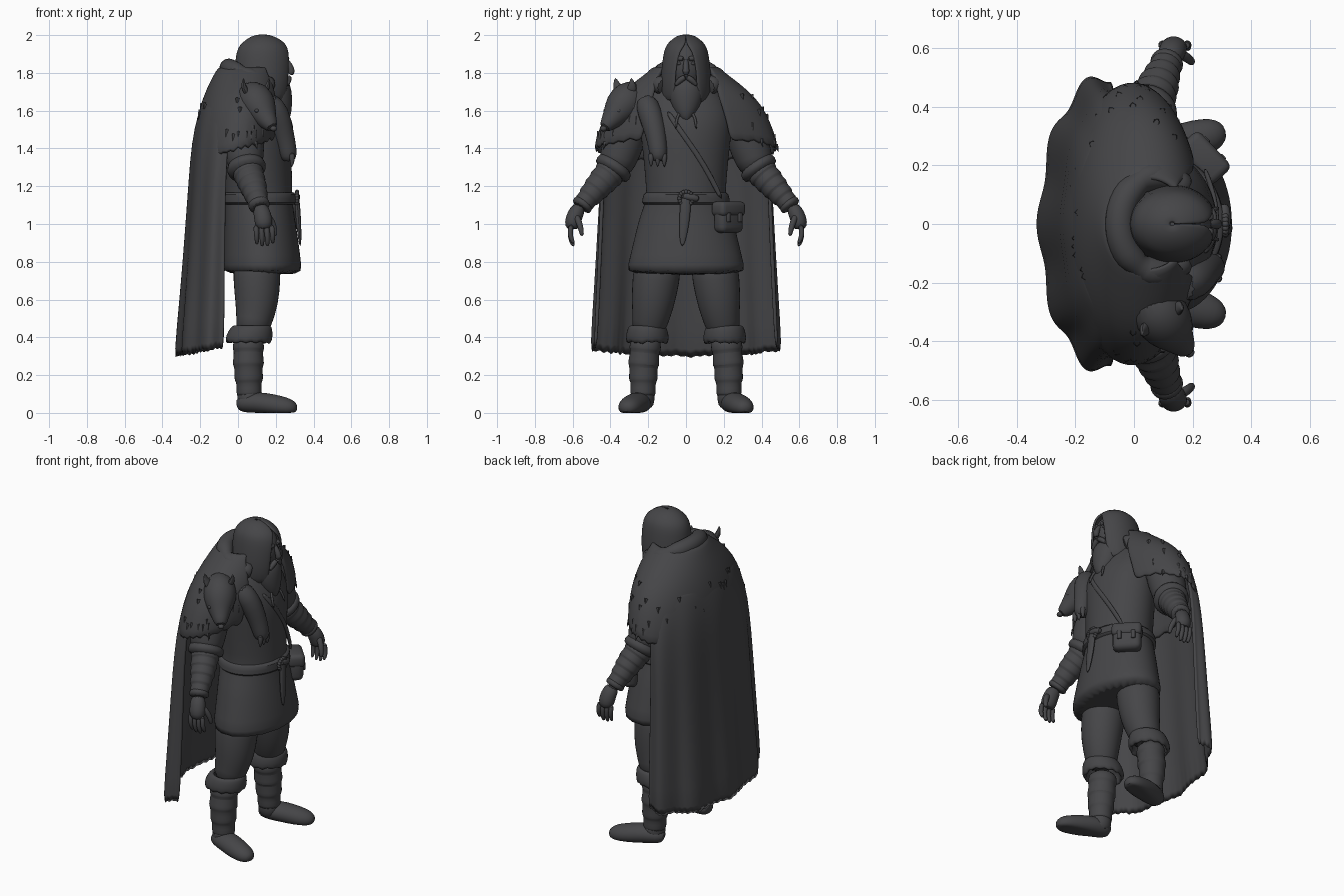
import bpy, bmesh, math, random
from math import sin, cos, pi, radians
from mathutils import Vector, Matrix

random.seed(4)
cube = bpy.data.objects.get("Cube")
if cube:
    bpy.data.objects.remove(cube)

mat = bpy.data.materials.new("charcoal_grey")
mat.use_nodes = True
GREY = (0.06, 0.06, 0.064, 1)
mat.diffuse_color = GREY
bsdf = mat.node_tree.nodes["Principled BSDF"]
bsdf.inputs["Base Color"].default_value = GREY
bsdf.inputs["Roughness"].default_value = 0.8


def finish(name, bm, subdiv=1, thick=0):
    """Turn a bmesh into a smooth object with the shared material."""
    bmesh.ops.recalc_face_normals(bm, faces=bm.faces)
    me = bpy.data.meshes.new(name)
    bm.to_mesh(me)
    bm.free()
    ob = bpy.data.objects.new(name, me)
    bpy.context.collection.objects.link(ob)
    me.materials.append(mat)
    if thick:
        mod = ob.modifiers.new("thickness", 'SOLIDIFY')
        mod.thickness, mod.offset = thick, 0
    if subdiv:
        ob.modifiers.new("smooth", 'SUBSURF').levels = subdiv
    bpy.ops.object.select_all(action='DESELECT')
    ob.select_set(True)
    bpy.context.view_layer.objects.active = ob
    bpy.ops.object.shade_smooth_by_angle(angle=radians(50))
    return ob


def skin(name, rows, closed=True, caps=True, **kw):
    """Bridge rows of points with quads."""
    bm = bmesh.new()
    vs = [[bm.verts.new(p) for p in r] for r in rows]
    n = len(rows[0])
    for a, b in zip(vs, vs[1:]):
        for i in range(n if closed else n - 1):
            j = (i + 1) % n
            bm.faces.new((a[i], a[j], b[j], b[i]))
    if closed and caps:
        bm.faces.new(vs[0])
        bm.faces.new(vs[-1])
    return finish(name, bm, **kw)


def loft(name, rings, n=32, y=0, jag=0, lift=None, flute=0, **kw):
    """Elliptical rings (z, centre x, radius x, radius y, front gap); jag tears the last one."""
    rows, opened = [], len(rings[0]) > 4
    for k, ring in enumerate(rings):
        z, cx, rx, ry = ring[:4]
        gap = ring[4] if opened else 0
        t, row = k / (len(rings) - 1), []
        for i in range(n):
            a = gap + (2 * pi - 2 * gap) * i / (n - 1 if opened else n)
            f = 1 + flute * t * cos(10 * a)
            dz = lift(a) * t if lift else 0
            if k == len(rings) - 1:
                dz += random.uniform(-jag, jag) * 0.5 + jag * (-1) ** i
            row.append((cx + rx * f * cos(a), y + ry * f * sin(a), z + dz))
        rows.append(row)
    return skin(name, rows, closed=not opened, **kw)


def tube(name, pts, n=12, side=1, flat=1, floor=None, **kw):
    """Round limb through points (x, y, z, radius); flat squashes it across."""
    P = [Vector((p[0], p[1] * side, p[2])) for p in pts]
    rows = []
    for k, p in enumerate(P):
        t = (P[min(k + 1, len(P) - 1)] - P[max(k - 1, 0)]).normalized()
        ref = Vector((1, 0, 0)) if abs(t.x) < 0.8 else Vector((0, 0, 1))
        v = t.cross(ref).normalized()
        u = v.cross(t)
        row = [p + pts[k][3] * (u * cos(2 * pi * i / n) * flat + v * sin(2 * pi * i / n)) for i in range(n)]
        if floor is not None:
            for q in row:
                q.z = max(q.z, floor)
        rows.append(row)
    return skin(name, rows, **kw)


def ball(name, c, size):
    bm = bmesh.new()
    bmesh.ops.create_uvsphere(bm, u_segments=20, v_segments=12, radius=1,
                              matrix=Matrix.Translation(c) @ Matrix.Diagonal((*size, 1)))
    return finish(name, bm, subdiv=0)


def box(name, c, size, turn=0, bevel=0.02):
    bm = bmesh.new()
    bmesh.ops.create_cube(bm, size=1, matrix=Matrix.Translation(c) @ Matrix.Rotation(turn, 4, 'Z')
                          @ Matrix.Diagonal((*size, 1)))
    bmesh.ops.bevel(bm, geom=bm.edges[:], offset=bevel, segments=3, profile=0.5, affect='EDGES')
    return finish(name, bm, subdiv=0)


def mix(a, b, t):
    return tuple(p + (q - p) * t for p, q in zip(a, b))


def wraps(name, pts, count, side, grow=0.008):
    """Overlapping cloth bands along a limb, as a stepped tube."""
    out, spans = [], len(pts) - 1
    for i in range(count):
        for f, g in ((0.05, 0), (0.75, grow), (0.95, grow)):
            s = min((i + f) / count * spans, spans - 1e-4)
            x, y, z, r = mix(pts[int(s)], pts[int(s) + 1], s % 1)
            out.append((x, y, z, r + g))
    tube(name, out, n=16, side=side)


# Tunic, belt and waist gear
loft("tunic", [(1.78, .09, .08, .1), (1.7, .09, .115, .18), (1.6, .10, .157, .24), (1.5, .105, .182, .245),
               (1.35, .105, .178, .225), (1.22, .11, .178, .215), (1.13, .11, .178, .207),
               (1.05, .115, .183, .245), (.9, .125, .198, .28), (.77, .13, .207, .312), (.73, .13, .21, .316)], jag=.01)
loft("belt", [(1.17, .11, .19, .217), (1.165, .11, .197, .225), (1.105, .112, .198, .238), (1.1, .112, .19, .225)])
bm = bmesh.new()
for i in range(16):
    a = 2 * pi * i / 16
    bmesh.ops.create_icosphere(bm, subdivisions=1, radius=.013,
                               matrix=Matrix.Translation((.312, .035 * cos(a), 1.135 + .035 * sin(a))))
finish("belt_ring", bm, subdiv=0)
tube("knife_sheath", [(.31, .0, 1.16, .03), (.318, -.005, 1.05, .03), (.325, -.015, .95, .024), (.33, -.02, .88, .008)], flat=.5)
tube("knife_handle", [(.305, .07, 1.13, .016), (.31, .04, 1.14, .022), (.31, -.03, 1.15, .02)])
TURN = .75
ahead, along = Vector((cos(TURN), sin(TURN), 0)), Vector((-sin(TURN), cos(TURN), 0))
POUCH = Vector((.24, .225, 1.035))
box("pouch", POUCH, (.085, .165, .165), TURN, .032)
box("pouch_flap", POUCH + Vector((0, 0, .045)), (.1, .175, .08), TURN, .025)
for s in (1, -1):
    box("pouch_buckle", POUCH + ahead * .044 + along * .04 * s, (.02, .025, .05), TURN, .005)
tube("shoulder_strap", [(.235, -.1, 1.6, .014), (.285, -.05, 1.52, .014), (.283, .06, 1.37, .014),
                        (.262, .13, 1.25, .014), (.24, .19, 1.13, .014)], flat=.6)

# Head, hair and beard
ball("face", (.15, 0, 1.83), (.118, .1, .145))
loft("hair", [(2, .13, .004, .004, 0), (1.99, .132, .06, .05, 0), (1.955, .135, .11, .09, 0), (1.93, .135, .128, .105, .2),
              (1.89, .135, .142, .115, .36), (1.8, .135, .145, .125, .45), (1.72, .13, .145, .13, .45),
              (1.65, .125, .135, .118, .6)], jag=.015, thick=.014)
loft("beard", [(1.78, .18, .07, .08), (1.74, .19, .09, .097), (1.68, .2, .088, .095), (1.62, .212, .075, .077),
               (1.57, .23, .05, .045), (1.54, .24, .022, .016)], n=18, jag=.006)
tube("nose", [(.25, 0, 1.875, .012), (.275, 0, 1.84, .016), (.287, 0, 1.805, .02), (.275, 0, 1.79, .014)])
for s in (1, -1):
    tube("brow", [(.262, .01, 1.872, .014), (.257, .04, 1.88, .014), (.235, .07, 1.87, .01)], side=s)
    ball("eye", (.253, .036 * s, 1.85), (.01, .014, .009))
    tube("moustache", [(.27, 0, 1.78, .015), (.268, .03, 1.765, .018), (.258, .06, 1.73, .01)], side=s)
    tube("neck_cord", [(.245, .02, 1.6, .007), (.27, .05, 1.57, .008), (.29, .055, 1.5, .007)], side=s)

# Cloak with broad folds and torn hem
CAPE = [(1.64, -.03, .15, .335, 1.6), (1.58, -.035, .168, .375, 1.6), (1.45, -.05, .183, .43, 1.57),
        (1.25, -.07, .178, .45, 1.53), (1.03, -.08, .183, .46, 1.5), (.65, -.085, .206, .48, 1.5), (.33, -.09, .232, .5, 1.5)]
loft("cloak", CAPE, n=65, jag=.012, flute=.042, thick=.02, lift=lambda a: .045 * cos(a))

# Fur mantle, collar and tufts
MANTLE = [(1.83, .05, .14, .15, .85), (1.79, .035, .155, .2, .75), (1.73, .025, .18, .28, .6), (1.66, .015, .2, .36, .48),
          (1.58, .008, .216, .415, .48), (1.48, 0, .22, .455, .5), (1.39, -.005, .22, .478, .5)]
loft("fur_mantle", MANTLE, n=61, jag=.018, thick=.025, lift=lambda a: .06 * cos(a))
tube("fur_collar", [(.08 + .13 * cos(a), .165 * sin(a), 1.768 - .058 * cos(a), .053)
                    for a in (.75 + (2 * pi - 1.5) * i / 16 for i in range(17))])
bm = bmesh.new()
for i in range(50):
    k = random.randrange(3, len(MANTLE) - 1)
    z, cx, rx, ry, gap = mix(MANTLE[k], MANTLE[k + 1], random.random())
    a = random.uniform(gap + .1, 2 * pi - gap - .1)
    p = Vector((cx + rx * cos(a), ry * sin(a), z + .06 * cos(a) * k / 6))
    out = Vector((cos(a) / rx, sin(a) / ry, 0)).normalized()
    d = (out * .35 + Vector((0, 0, -1))).normalized()
    m = Matrix.Translation(p + out * .008) @ d.to_track_quat('Z', 'Y').to_matrix().to_4x4()
    bmesh.ops.create_cone(bm, segments=5, radius1=.012, radius2=0, depth=.045, matrix=m)
finish("fur_tufts", bm, subdiv=0)

# Wolf head and paws on the mantle
tube("wolf_head", [(.03, -.24, 1.71, .06), (.085, -.3, 1.67, .1), (.115, -.345, 1.615, .096),
                   (.14, -.38, 1.57, .066), (.165, -.41, 1.535, .046), (.185, -.435, 1.505, .03)], n=16)
ball("wolf_nose", (.188, -.437, 1.505), (.018, .018, .015))
for x, y in ((.03, -.365), (.165, -.28)):
    tube("wolf_ear", [((x + .09) / 2, (y - .32) / 2, 1.68, .035), (x - .005, y, 1.725, .028), (x, y - .01, 1.775, .004)], n=8, flat=.6)
for x, y in ((.1, -.425), (.19, -.355)):
    ball("wolf_eye", (x, y, 1.6), (.012, .012, .01))
tube("wolf_paw", [(.15, -.22, 1.67, .06), (.21, -.19, 1.59, .068), (.24, -.16, 1.48, .058),
                  (.258, -.15, 1.41, .052), (.268, -.145, 1.36, .048), (.268, -.145, 1.33, .03)])
for y in (-.185, -.15, -.115):
    tube("wolf_claw", [(.285, y, 1.38, .018), (.288, y, 1.34, .016), (.284, y, 1.3, .004)], n=8)

# Arms and legs, once per side
FOREARM = [(.045, .385, 1.29, .08), (.08, .465, 1.2, .068), (.112, .55, 1.1, .046)]
SHIN = [(.055, .21, .41, .078), (.055, .225, .25, .076), (.06, .228, .08, .058)]
for s in (1, -1):
    tube("sleeve", [(.05, .2, 1.62, .09), (.035, .29, 1.56, .105), (.03, .325, 1.45, .115),
                    (.035, .36, 1.34, .1), (.045, .385, 1.28, .09)], n=18, side=s)
    tube("elbow_cuff", [(.038, .36, 1.33, .098), (.045, .385, 1.295, .108), (.053, .405, 1.265, .1)], n=18, side=s)
    wraps("forearm_wrap", FOREARM, 5, s)
    tube("wrist_cuff", [(.103, .525, 1.125, .05), (.112, .55, 1.1, .063), (.117, .56, 1.085, .055)], side=s)
    tube("palm", [(.115, .56, 1.1, .038), (.13, .588, 1.05, .044), (.137, .602, 1, .046), (.138, .602, .97, .03)],
         side=s, flat=1.1)
    for i in range(4):
        x, drop = .094 + .028 * i, (.01, 0, 0, .015)[i]
        tube("finger", [(x, .606, 1, .016), (x + .004, .615, .95, .015), (x + .006, .608, .91 + drop, .014),
                        (x + .006, .594, .88 + drop, .009)], n=8, side=s)
    tube("thumb", [(.152, .585, 1.05, .02), (.184, .565, 1.01, .018), (.197, .553, .96, .015), (.197, .55, .935, .009)], n=8, side=s)

    tube("trouser_leg", [(.1, .14, .85, .13), (.1, .16, .7, .127), (.1, .175, .58, .116), (.085, .19, .48, .095),
                         (.065, .21, .41, .085)], n=18, side=s)
    loft("knee_fur_cuff", [(.46, .075, .085, .08), (.445, .07, .1, .093), (.41, .06, .112, .102),
                           (.37, .055, .112, .102)], n=26, y=.205 * s, jag=.012, caps=False, thick=.025)
    wraps("shin_wrap", SHIN, 4, s)
    tube("boot_ankle", [(.06, .227, .15, .068), (.06, .23, .07, .068), (.06, .235, .02, .06)], side=s)
    tube("boot", [(-.008, .225, .04, .03), (.025, .232, .05, .058), (.1, .252, .055, .07), (.18, .28, .042, .07),
                  (.25, .3, .03, .064), (.29, .312, .026, .048), (.312, .318, .022, .02)],
         n=16, side=s, flat=.85, floor=0)
